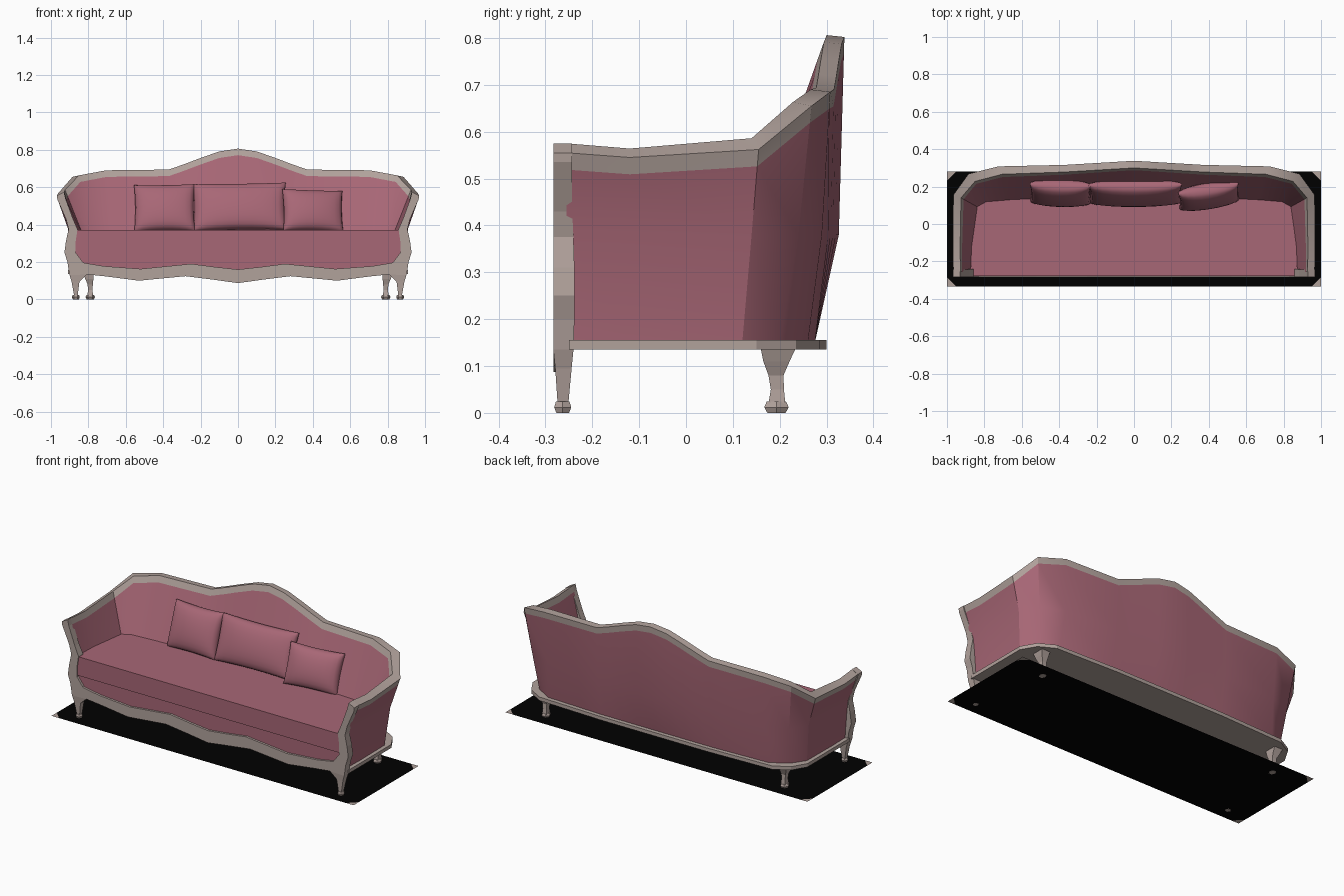
import bpy, bmesh, math
from mathutils import Vector, Matrix

if "Cube" in bpy.data.objects:
    bpy.data.objects.remove(bpy.data.objects["Cube"])


def material(name, rgb):
    m = bpy.data.materials.new(name)
    m.diffuse_color = (*rgb, 1)
    m.use_nodes = True
    m.node_tree.nodes["Principled BSDF"].inputs["Base Color"].default_value = m.diffuse_color
    return m


FABRIC = material("rose fabric", (0.39, 0.135, 0.18))
WOOD = material("pale wood", (0.44, 0.36, 0.33))
BLACK = material("black floor", (0.0, 0.0, 0.0))


def make(name, verts, faces, mats, idx=None, smooth=None):
    bm = bmesh.new()
    vs = [bm.verts.new(v) for v in verts]
    for i, f in enumerate(faces):
        face = bm.faces.new([vs[k] for k in f])
        face.material_index = idx[i] if idx else 0
    bmesh.ops.recalc_face_normals(bm, faces=bm.faces)
    me = bpy.data.meshes.new(name)
    bm.to_mesh(me)
    bm.free()
    for m in mats:
        me.materials.append(m)
    ob = bpy.data.objects.new(name, me)
    bpy.context.collection.objects.link(ob)
    if smooth:
        bpy.ops.object.select_all(action='DESELECT')
        ob.select_set(True)
        bpy.context.view_layer.objects.active = ob
        bpy.ops.object.shade_smooth_by_angle(angle=math.radians(smooth))
    return ob


def loft(name, rings, mat):
    """Closed tube through rings of equal length, capped at both ends."""
    n = len(rings[0])
    verts = [v for r in rings for v in r]
    faces = [(a * n + k, a * n + (k + 1) % n, (a + 1) * n + (k + 1) % n, (a + 1) * n + k)
             for a in range(len(rings) - 1) for k in range(n)]
    faces += [tuple(range(n)), tuple(range(len(verts) - n, len(verts)))]
    return make(name, verts, faces, [mat])


def slab(name, half, z0, z1, mat):
    """Prism from a half outline in plan, mirrored over x."""
    pts = half + [(-x, y) for x, y in reversed(half)]
    return loft(name, [[(x, y, z) for x, y in pts] for z in (z0, z1)], mat)


# Upholstered shell: outer top, inner top, outer middle, outer bottom, inner bottom
half = [
    ((.966, -.255, .555), (.928, -.255, .575), (.903, -.255), (.885, -.245), (.875, -.26)),
    ((.968, -.12, .545), (.930, -.12, .564), (.910, -.12), (.888, -.12), (.865, -.12)),
    ((.966, .155, .562), (.925, .14, .586), (.910, .14), (.885, .12), (.835, .09)),
    ((.885, .268, .655), (.850, .228, .663), (.850, .24), (.830, .20), (.790, .115)),
    ((.725, .308, .685), (.705, .266, .690), (.715, .29), (.730, .26), (.670, .125)),
]
for x, z in ((.37, .69), (.29, .718), (.2, .752), (.1, .787), (0, .802)):
    y = .316 + .022 * (1 - x / .37)
    half.append(((x, y, z), (x, y - .038, z + .004), (x, y - .012), (x, .275), (x, .14)))


def section(s):
    to, ti, mo, bo, bi = s
    to, ti = Vector(to), Vector(ti)
    mo, bo, bi = Vector((*mo, .38)), Vector((*bo, .15)), Vector((*bi, .36))
    band_in = ti.lerp(bi, .035 / (ti.z - bi.z))
    band_out = to.lerp(mo, .036 / (to.z - mo.z))
    return [bi, band_in, ti, to, band_out, mo, bo]


secs = [section(s) for s in half]
secs += [[Vector((-v.x, v.y, v.z)) for v in s] for s in reversed(secs[:-1])]
verts, faces, idx = [v for s in secs for v in s], [], []
for a in range(len(secs) - 1):
    for k in range(6):
        faces.append((a * 7 + k, a * 7 + k + 1, a * 7 + k + 8, a * 7 + k + 7))
        idx.append(1 if k in (1, 2, 3) else 0)
make("back_and_arms", verts, faces, [FABRIC, WOOD], idx, smooth=32)

# Seat cushion over a slightly recessed base, and the bottom rail
slab("seat_cushion", [(.875, -.278), (.868, -.12), (.84, .1), (.79, .13), (.5, .16)], .257, .37, FABRIC)
slab("seat_base", [(.875, -.27), (.86, .1), (.7, .2)], .15, .257, FABRIC)
slab("bottom_rail", [(.91, -.25), (.91, .15), (.86, .235), (.77, .285), (.35, .30)], .135, .156, WOOD)

# Wavy front apron
top = [(.88, .215), (.82, .195), (.72, .178), (.52, .163), (.25, .19), (.12, .173), (0, .16)]
low = [(.90, .13), (.80, .133), (.70, .122), (.53, .10), (.28, .124), (.13, .105), (0, .087)]
pairs = list(zip(top, low))
pairs += [((-a, b), (-c, d)) for (a, b), (c, d) in reversed(pairs[:-1])]
loft("front_apron", [[(t[0], -.283, t[1]), (b[0], -.283, b[1]),
                      (b[0], -.25, b[1]), (t[0], -.25, t[1])] for t, b in pairs], WOOD)

# Curved front posts running down into the front legs: z out, z in, x out, x in, y front, y back
post = [
    (.555, .575, .968, .930, -.283, -.243), (.535, .54, .966, .922, -.283, -.243),
    (.43, .43, .920, .882, -.283, -.243), (.375, .375, .906, .858, -.283, -.240),
    (.31, .31, .920, .868, -.283, -.238), (.25, .25, .928, .868, -.283, -.238),
    (.20, .20, .912, .83, -.283, -.238), (.135, .135, .902, .805, -.283, -.240),
    (.095, .095, .890, .848, -.279, -.244), (.02, .02, .876, .857, -.274, -.251),
]
# Back legs bend forward and inward on their way down: z, x centre, y centre, half sizes
back = [(.14, .80, .197, .028, .038), (.11, .795, .193, .022, .028),
        (.08, .79, .192, .014, .016), (.05, .79, .195, .012, .014), (.02, .79, .194, .015, .018)]


def foot(name, x, y, rx, ry):
    rings = []
    for z, s in ((0, .75), (.012, 1.0), (.024, .8)):
        rings.append([(x + rx * s * math.cos(t * math.pi / 3), y + ry * s * math.sin(t * math.pi / 3), z)
                      for t in range(6)])
    loft(name, rings, WOOD)


for s, side in ((1, "right"), (-1, "left")):
    loft("front_post_" + side, [[(s * xo, y0, zo), (s * xi, y0, zi), (s * xi, y1, zi), (s * xo, y1, zo)]
                                for zo, zi, xo, xi, y0, y1 in post], WOOD)
    loft("back_leg_" + side, [[(s * x - a, y - b, z), (s * x + a, y - b, z),
                               (s * x + a, y + b, z), (s * x - a, y + b, z)]
                              for z, x, y, a, b in back], WOOD)
    foot("front_foot_" + side, s * .867, -.263, .021, .021)
    foot("back_foot_" + side, s * .79, .193, .025, .030)


# Puffed pillows with pinched corners
def pillow(name, loc, w, h, t, tilt, turn, roll=0):
    n = 12
    m = (Matrix.Translation(loc) @ Matrix.Rotation(math.radians(turn), 4, 'Z')
         @ Matrix.Rotation(math.radians(-tilt), 4, 'X') @ Matrix.Rotation(math.radians(roll), 4, 'Y'))
    verts, faces = [], []
    for side in (-1, 1):
        base = len(verts)
        for i in range(n + 1):
            for j in range(n + 1):
                u, v = -math.cos(math.pi * i / n), -math.cos(math.pi * j / n)
                puff = ((1 - u * u) * (1 - v * v)) ** .38
                x = u * w / 2 * (1 - .04 * (1 - v * v))
                z = v * h / 2 * (1 - .05 * (1 - u * u))
                verts.append(m @ Vector((x, side * (.004 + t / 2 * puff), z)))
        for i in range(n):
            for j in range(n):
                a = base + i * (n + 1) + j
                faces.append((a, a + 1, a + n + 2, a + n + 1))
    # narrow seam joining the two halves
    q = (n + 1) ** 2
    rim = ([i * (n + 1) for i in range(n)] + [n * (n + 1) + j for j in range(n)]
           + [i * (n + 1) + n for i in range(n, 0, -1)] + list(range(n, 0, -1)))
    for a, b in zip(rim, rim[1:] + rim[:1]):
        faces.append((a, b, b + q, a + q))
    make(name, verts, faces, [FABRIC], smooth=50)


pillow("pillow_middle", (.008, .165, .495), .50, .265, .11, 20, 0, -1)
pillow("pillow_left", (-.393, .165, .488), .325, .265, .11, 20, -2, -1)
pillow("pillow_right", (.40, .15, .473), .325, .235, .11, 20, 10, 2)

# Thin black floor sheet with pale corner triangles
x, y0, y1, c, z = 1, -.335, .28, .05, .001
octagon = [(x - c, y0), (x, y0 + c), (x, y1 - c), (x - c, y1),
           (c - x, y1), (-x, y1 - c), (-x, y0 + c), (c - x, y0)]
corners = [(x, y0), (x, y1), (-x, y1), (-x, y0)]
make("floor_sheet", [(a, b, z) for a, b in octagon + corners],
     [tuple(range(8)), (0, 8, 1), (2, 9, 3), (4, 10, 5), (6, 11, 7)],
     [BLACK, WOOD], [0, 1, 1, 1, 1])
